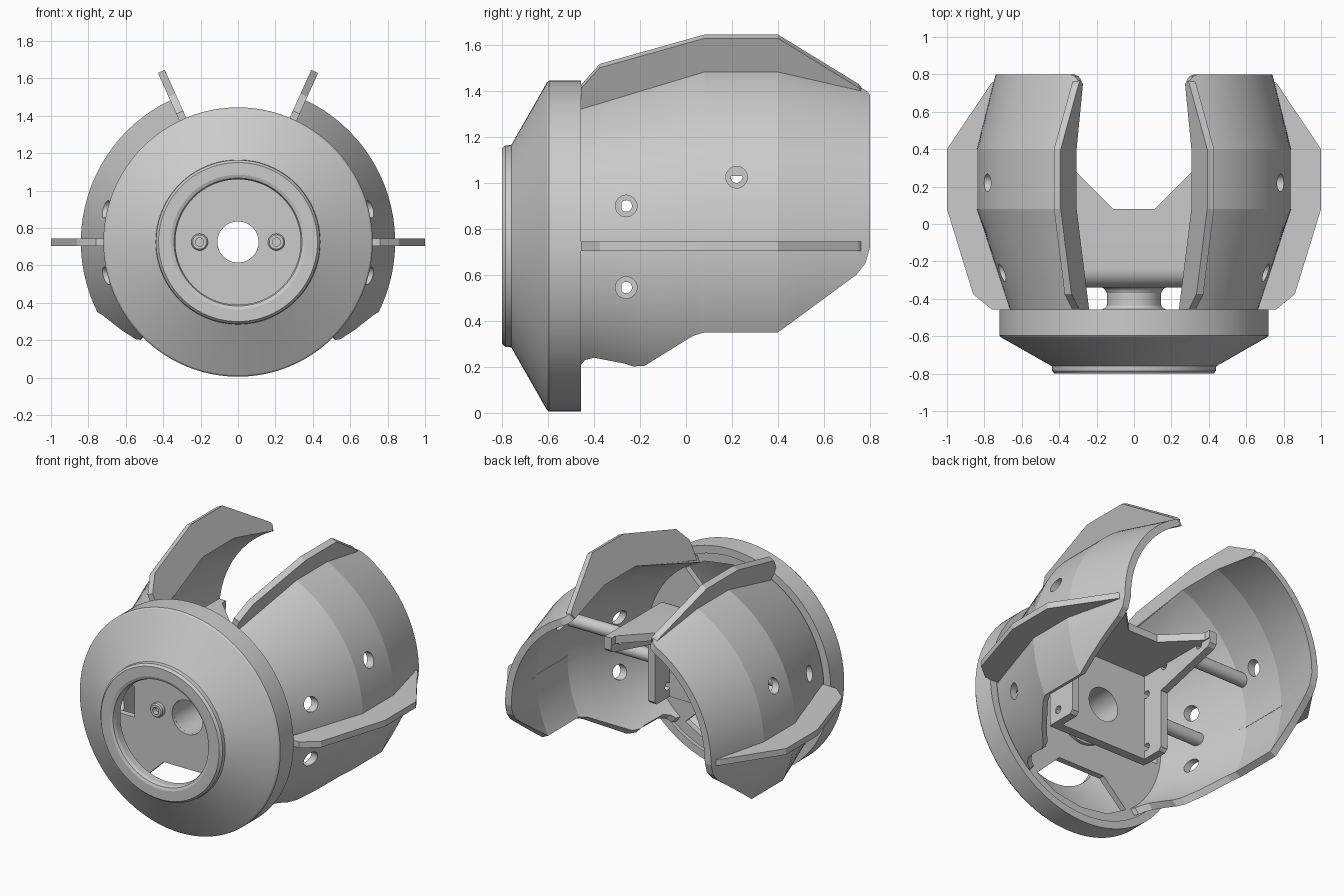
import bpy, bmesh
from math import sin, cos, asin, radians, pi
from mathutils import Vector

AXIS_Z = 0.725  # height of the central axis, which runs along y

if "Cube" in bpy.data.objects:
    bpy.data.objects.remove(bpy.data.objects["Cube"], do_unlink=True)

grey = bpy.data.materials.new("plain_grey")
grey.use_nodes = True
grey.diffuse_color = (0.6, 0.6, 0.6, 1)
grey.node_tree.nodes["Principled BSDF"].inputs["Base Color"].default_value = (0.6, 0.6, 0.6, 1)


def finish(name, bm):
    bmesh.ops.recalc_face_normals(bm, faces=bm.faces)
    mesh = bpy.data.meshes.new(name)
    bm.to_mesh(mesh)
    bm.free()
    mesh.materials.append(grey)
    obj = bpy.data.objects.new(name, mesh)
    bpy.context.collection.objects.link(obj)
    return obj


def activate(obj):
    bpy.ops.object.select_all(action='DESELECT')
    obj.select_set(True)
    bpy.context.view_layer.objects.active = obj


def smooth(obj, angle=20):
    activate(obj)
    bpy.ops.object.shade_smooth_by_angle(angle=radians(angle))


def modify(obj, kind, **settings):
    mod = obj.modifiers.new(kind.lower(), kind)
    for key, value in settings.items():
        setattr(mod, key, value)
    activate(obj)
    bpy.ops.object.modifier_apply(modifier=mod.name)


def cut(obj, cutters):
    for c in cutters:
        c.hide_render = True
        modify(obj, 'BOOLEAN', object=c, operation='DIFFERENCE', solver='EXACT')
        bpy.data.objects.remove(c, do_unlink=True)


def loft(name, rings):
    """Closed tube of rings, each ring a closed loop; the last joins the first."""
    bm = bmesh.new()
    vs = [[bm.verts.new(p) for p in ring] for ring in rings]
    for a, b in zip(vs, vs[1:] + vs[:1]):
        for j in range(len(a)):
            k = (j + 1) % len(a)
            bm.faces.new((a[j], a[k], b[k], b[j]))
    return finish(name, bm)


def lathe(name, profile, x=0, steps=96):
    """Turn a closed (radius, y) profile about the y axis."""
    turns = [2 * pi * i / steps for i in range(steps)]
    return loft(name, [[(x + r * cos(t), y, AXIS_Z + r * sin(t)) for r, y in profile] for t in turns])


def prism(name, points, place, lo, hi):
    bm = bmesh.new()
    a = [bm.verts.new(place(u, v, lo)) for u, v in points]
    b = [bm.verts.new(place(u, v, hi)) for u, v in points]
    bm.faces.new(a)
    bm.faces.new(b)
    for j in range(len(a)):
        k = (j + 1) % len(a)
        bm.faces.new((a[j], a[k], b[k], b[j]))
    return finish(name, bm)


def along_x(u, v, t): return Vector((t, u, v))
def along_y(u, v, t): return Vector((u, t, v))
def along_z(u, v, t): return Vector((u, v, t))


def disc(u, v, r, steps=32):
    return [(u + r * cos(2 * pi * i / steps), v + r * sin(2 * pi * i / steps)) for i in range(steps)]


def interp(table, y):
    for (a, p), (b, q) in zip(table, table[1:]):
        if y <= b:
            return p + (q - p) * (y - a) / (b - a)
    return table[-1][1]


# Front ring with integral back plate
ring = lathe("front_ring", [
    (.72, -.457), (.72, -.595), (.712, -.605), (.44, -.76), (.438, -.785), (.425, -.8),
    (.36, -.8), (.342, -.793), (.335, -.775), (.335, -.73), (.62, -.58), (.66, -.52),
    (.11, -.52), (.11, -.48), (.67, -.48), (.67, -.457)])
windows = []
for s in (-1, 1):
    tall = [(-.17, .335), (.17, .335), (.34, .5), (.2, .58), (0, .61), (-.2, .58), (-.34, .5)]
    windows.append(prism("window_cutter", [(u, AXIS_Z + s * v) for u, v in tall], along_y, -.54, -.465))
    side = [(.38, -.1), (.58, -.1), (.58, .1), (.38, .1)]
    windows.append(prism("window_cutter", [(s * u, AXIS_Z + v) for u, v in side], along_y, -.54, -.465))
cut(ring, windows)
smooth(ring)

# Hollow neck and the two screw heads
smooth(lathe("neck", [(.11, -.5), (.18, -.5), (.18, -.46), (.155, -.45), (.145, -.435), (.145, -.37),
                      (.155, -.35), (.175, -.335), (.11, -.335)], steps=48))
for s, label in ((1, "left"), (-1, "right")):
    smooth(lathe(label + "_screw_head", [(.022, -.51), (.045, -.51), (.045, -.545), (.038, -.552), (.022, -.552)],
                 x=s * .205, steps=24))

# Side shells: a lathe sector trimmed by a lower edge line, mirrored
radius = [(-.48, .655), (.08, .84), (.4, .84), (.8, .74)]
lower = [(-.48, .21), (-.455, .21), (-.44, .23), (-.4, .24), (-.27, .215), (-.23, .202), (-.18, .205),
         (.03, .335), (.08, .35), (.4, .35), (.74, .6), (.78, .65), (.8, .72)]
upper = [(-.48, 67), (.74, 67), (.77, 66.3), (.79, 64.8), (.8, 62.5)]
stations = sorted({y for t in (radius, lower, upper) for y, _ in t} | {-.1, .24, .5, .6, .68})
STEPS, THICK = 44, .045


def shell_row(y, inset):
    r = interp(radius, y)
    lo, hi = asin((interp(lower, y) - AXIS_Z) / r), radians(interp(upper, y))
    turns = [lo + (hi - lo) * i / STEPS for i in range(STEPS + 1)]
    return [((r - inset) * cos(t), y, AXIS_Z + (r - inset) * sin(t)) for t in turns]


bm = bmesh.new()
outer = [[bm.verts.new(p) for p in shell_row(y, 0)] for y in stations]
inner = [[bm.verts.new(p) for p in shell_row(y, THICK)] for y in stations]
for grid in (outer, inner):
    for a, b in zip(grid, grid[1:]):
        for j in range(STEPS):
            bm.faces.new((a[j], a[j + 1], b[j + 1], b[j]))
for i in range(len(stations) - 1):
    for j in (0, STEPS):
        bm.faces.new((outer[i][j], outer[i + 1][j], inner[i + 1][j], inner[i][j]))
for i in (0, -1):
    for j in range(STEPS):
        bm.faces.new((outer[i][j], outer[i][j + 1], inner[i][j + 1], inner[i][j]))
shell = finish("side_shells", bm)
bolts = [(-.26, .9), (-.26, .545), (.22, 1.025)]
cut(shell, [prism("hole_cutter", disc(y, z, .047), along_x, .45, 1) for y, z in bolts])
modify(shell, 'MIRROR')
smooth(shell, 13)

# Radial fins on the shells
fin = [(-.457, .63), (-.457, .76), (-.375, .86), (.08, 1), (.4, 1), (.75, .765), (.765, .745),
       (.75, .71), (.4, .793), (.08, .793)]
for name, angle in (("side_fins", 0), ("top_fins", 65.8)):
    c, s = cos(radians(angle)), sin(radians(angle))
    obj = prism(name, fin, lambda y, r, t: Vector((r * c - t * s, y, AXIS_Z + r * s + t * c)), -.02, .02)
    modify(obj, 'MIRROR')

# Inner bracket: rounded back wall and roof with a notched rear edge
arc = [(-.24 - .1 * sin(a), .98 + .1 * cos(a)) for a in [pi / 16 * i for i in range(9)]]
wall = [(.32, 1.03), (.32, 1.08)] + arc + [(-.34, .47), (-.28, .47), (-.28, 1.03)]
bracket = prism("bracket_wall", wall, along_x, -.36, .36)
notch = [(-.11, .08), (.11, .08), (.31, .28), (.31, .4), (-.31, .4), (-.31, .28)]
cut(bracket, [prism("notch_cutter", notch, along_z, .95, 1.2),
              prism("bore_cutter", disc(0, AXIS_Z, .11, 48), along_y, -.4, -.2)])
smooth(bracket)

# Bracket flanges with bolt holes
flange = [(-.335, .49), (-.315, .47), (-.15, .47), (-.13, .49), (-.13, .87), (.3, .98), (.32, 1),
          (.32, 1.075), (-.24, 1.075), (-.335, .98)]
flanges = prism("bracket_flanges", flange, along_x, .315, .365)
cut(flanges, [prism("hole_cutter", disc(y, z, .025, 20), along_x, .2, .5)
              for y, z in bolts + [(-.1, 1.025)]])
modify(flanges, 'MIRROR')
smooth(flanges)

# Rods tying the bracket to the shells
for name, y, z, reach in (("upper_rods", .1, 1.0, .76), ("lower_rods", -.24, .725, .7)):
    rod = prism(name, disc(y, z, .042), along_x, .35, reach)
    modify(rod, 'MIRROR')
    smooth(rod)
